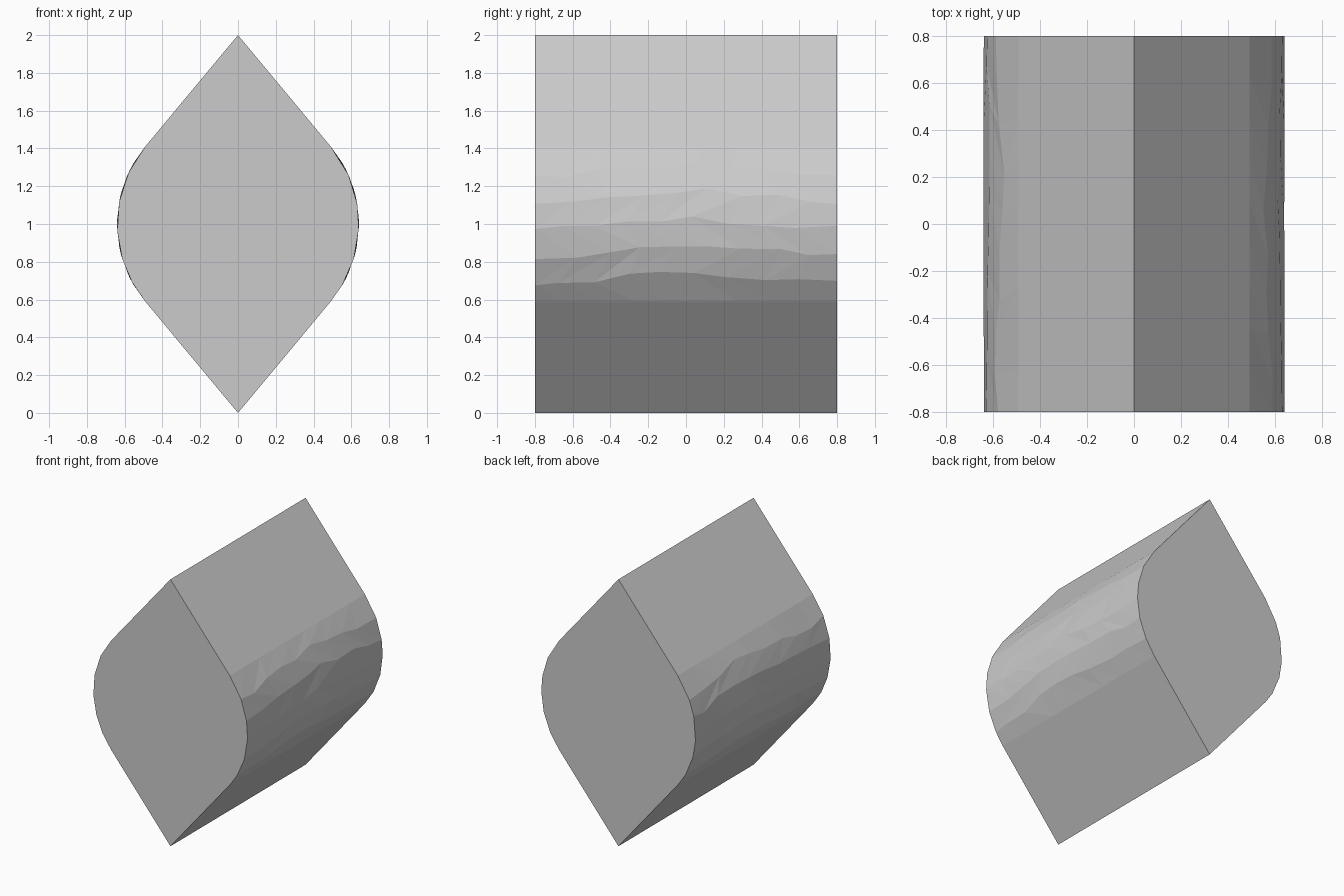
import bpy, bmesh, math, random

if "Cube" in bpy.data.objects:
    bpy.data.objects.remove(bpy.data.objects["Cube"])

random.seed(4)
R, HALF, MID = 0.64, 0.8, 1.0          # rounded flank radius, half length, centre height
TANGENT = math.asin(R / MID)           # angle where the flat slopes meet the rounding
ROWS, COLS = 6, 9

bm = bmesh.new()
bottom = [bm.verts.new((0, y, 0)) for y in (-HALF, HALF)]
top = [bm.verts.new((0, y, 2 * MID)) for y in (-HALF, HALF)]


def flank(side):
    """Faceted rounded flank plus its two flat slopes; returns the grid of vertices."""
    phase = random.uniform(0, 6)
    grid = []
    for r in range(ROWS + 1):
        row = []
        for c in range(COLS + 1):
            a = -TANGENT + 2 * TANGENT * r / ROWS
            y = -HALF + 2 * HALF * c / COLS
            if 0 < r < ROWS:
                # gentle waviness of the facet rows
                a += 0.045 * math.sin(phase + 4 * y) + random.uniform(-0.03, 0.03)
                if 0 < c < COLS:
                    y += 0.04 * (-1) ** r + random.uniform(-0.02, 0.02)
            row.append(bm.verts.new((side * R * math.cos(a), y, MID + R * math.sin(a))))
        grid.append(row)
    for r in range(ROWS):
        for c in range(COLS):
            p, q = grid[r][c], grid[r][c + 1]
            s, t = grid[r + 1][c + 1], grid[r + 1][c]
            tris = ((p, q, s), (p, s, t)) if r % 2 else ((p, q, t), (q, s, t))
            for tri in tris:
                bm.faces.new(tri)
    # flat slopes to the ridges
    bm.faces.new([bottom[0], bottom[1]] + grid[0][::-1])
    bm.faces.new([top[0], top[1]] + grid[-1][::-1])
    return grid


right, left = flank(1), flank(-1)

# flat end caps
for end, col in ((0, 0), (1, -1)):
    bm.faces.new([bottom[end]] + [row[col] for row in right]
                 + [top[end]] + [row[col] for row in left[::-1]])

bmesh.ops.recalc_face_normals(bm, faces=bm.faces)
mesh = bpy.data.meshes.new("pointed_prism")
bm.to_mesh(mesh)
bm.free()
bpy.context.collection.objects.link(bpy.data.objects.new("pointed_prism", mesh))
